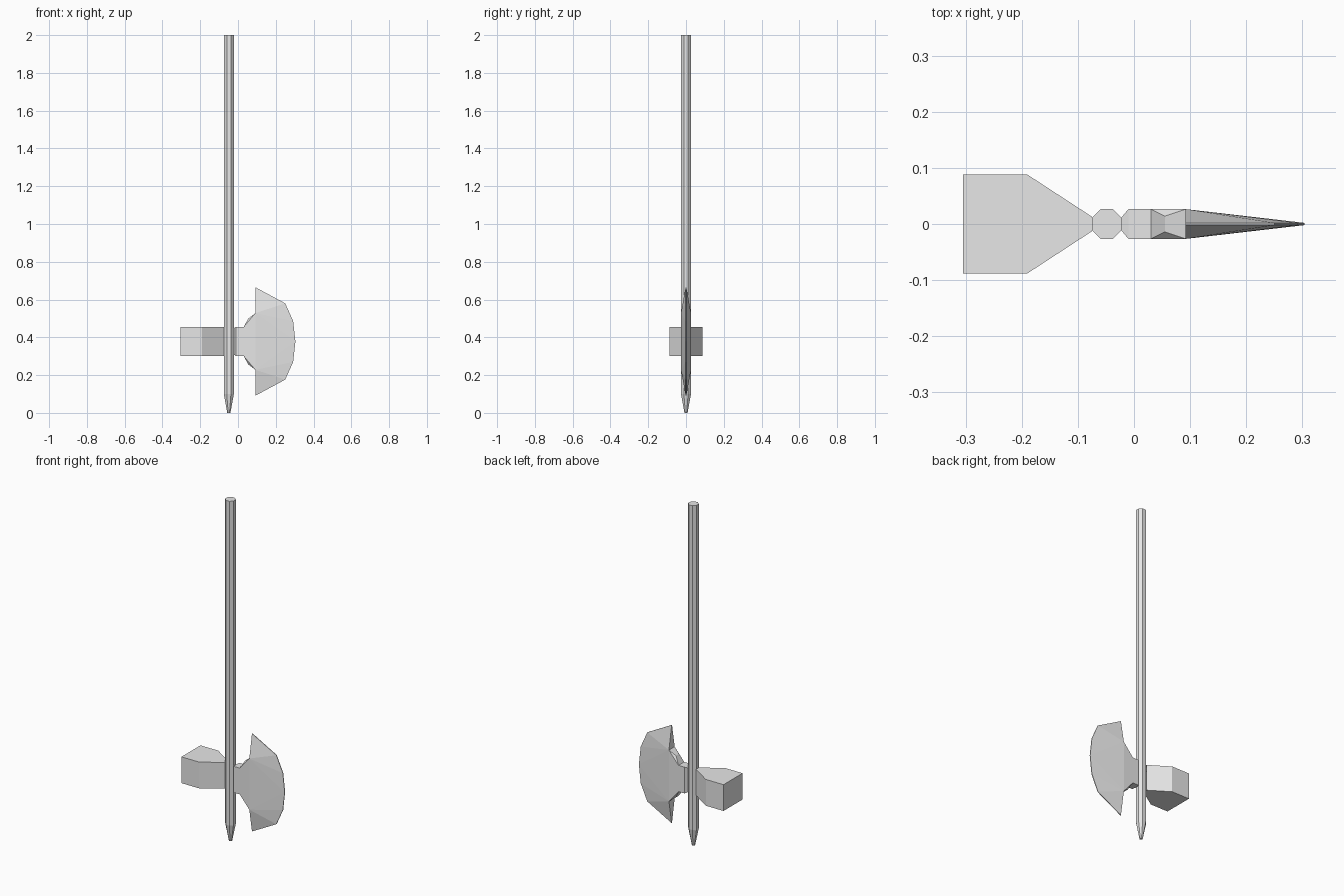
import bpy, bmesh, math

if "Cube" in bpy.data.objects:
    bpy.data.objects.remove(bpy.data.objects["Cube"])

MID = 0.378  # height of the head's centre line

steel = bpy.data.materials.new("light grey")
steel.diffuse_color = (0.8, 0.8, 0.8, 1)
steel.use_nodes = True
steel.node_tree.nodes["Principled BSDF"].inputs["Base Color"].default_value = steel.diffuse_color


def finish(bm, name):
    bmesh.ops.recalc_face_normals(bm, faces=bm.faces[:])
    me = bpy.data.meshes.new(name)
    bm.to_mesh(me)
    bm.free()
    me.materials.append(steel)
    ob = bpy.data.objects.new(name, me)
    bpy.context.collection.objects.link(ob)
    return ob


def solid(points, open_x=()):
    """Convex solid from (x, half depth, half height) corners, mirrored in y and z,
    left open where it joins another part."""
    bm = bmesh.new()
    for x, y, h in points:
        for sy in (-1, 1):
            for sz in ((-1, 1) if h else (1,)):
                bm.verts.new((x, sy * y, MID + sz * h))
    bmesh.ops.convex_hull(bm, input=bm.verts[:])
    joints = [f for f in bm.faces
              if any(all(abs(v.co.x - x) < 1e-4 for v in f.verts) for x in open_x)]
    bmesh.ops.delete(bm, geom=joints, context='FACES')
    bmesh.ops.dissolve_limit(bm, angle_limit=0.01, verts=bm.verts[:], edges=bm.edges[:])
    return bm


# Octagonal shaft with a tapered lower end
bm = bmesh.new()
rings = []
for z, r in ((0, 0.009), (0.1, 0.0287), (2, 0.0287)):
    angles = [math.pi / 8 + i * math.pi / 4 for i in range(8)]
    rings.append([bm.verts.new((-0.0485 + r * math.cos(a), r * math.sin(a), z)) for a in angles])
for lo, hi in zip(rings, rings[1:]):
    for i in range(8):
        j = (i + 1) % 8
        bm.faces.new((lo[i], lo[j], hi[j], hi[i]))
bm.faces.new(rings[0][::-1])
bm.faces.new(rings[-1])
finish(bm, "shaft")

# Hammer block behind the shaft
finish(solid([(-0.305, 0.088, 0.077), (-0.19, 0.088, 0.077), (-0.075, 0.013, 0.077)],
             open_x=(-0.075,)), "hammer")

# Neck between shaft and blade
finish(solid([(-0.022, 0.012, 0.07), (-0.01, 0.0265, 0.077), (0.03, 0.0265, 0.077)],
             open_x=(-0.022, 0.03)), "neck")
finish(solid([(0.03, 0.0265, 0.077), (0.055, 0.014, 0.122), (0.092, 0.0265, 0.15)],
             open_x=(0.03, 0.092)), "blade_root")

# Crescent blade with a thin cutting edge
bm = solid([(0.092, 0.0265, 0.15), (0.092, 0.002, 0.287), (0.25, 0.002, 0.202),
            (0.292, 0.002, 0.108), (0.304, 0.002, 0)], open_x=(0.092,))
for s in (-1, 1):  # rear faces of the two horns
    back = [v for v in bm.verts if v.co.x < 0.1 and (v.co.z - MID) * s > 0]
    back.sort(key=lambda v: math.atan2(v.co.z - MID - s * 0.2, v.co.y))
    bm.faces.new(back)
finish(bm, "blade")
